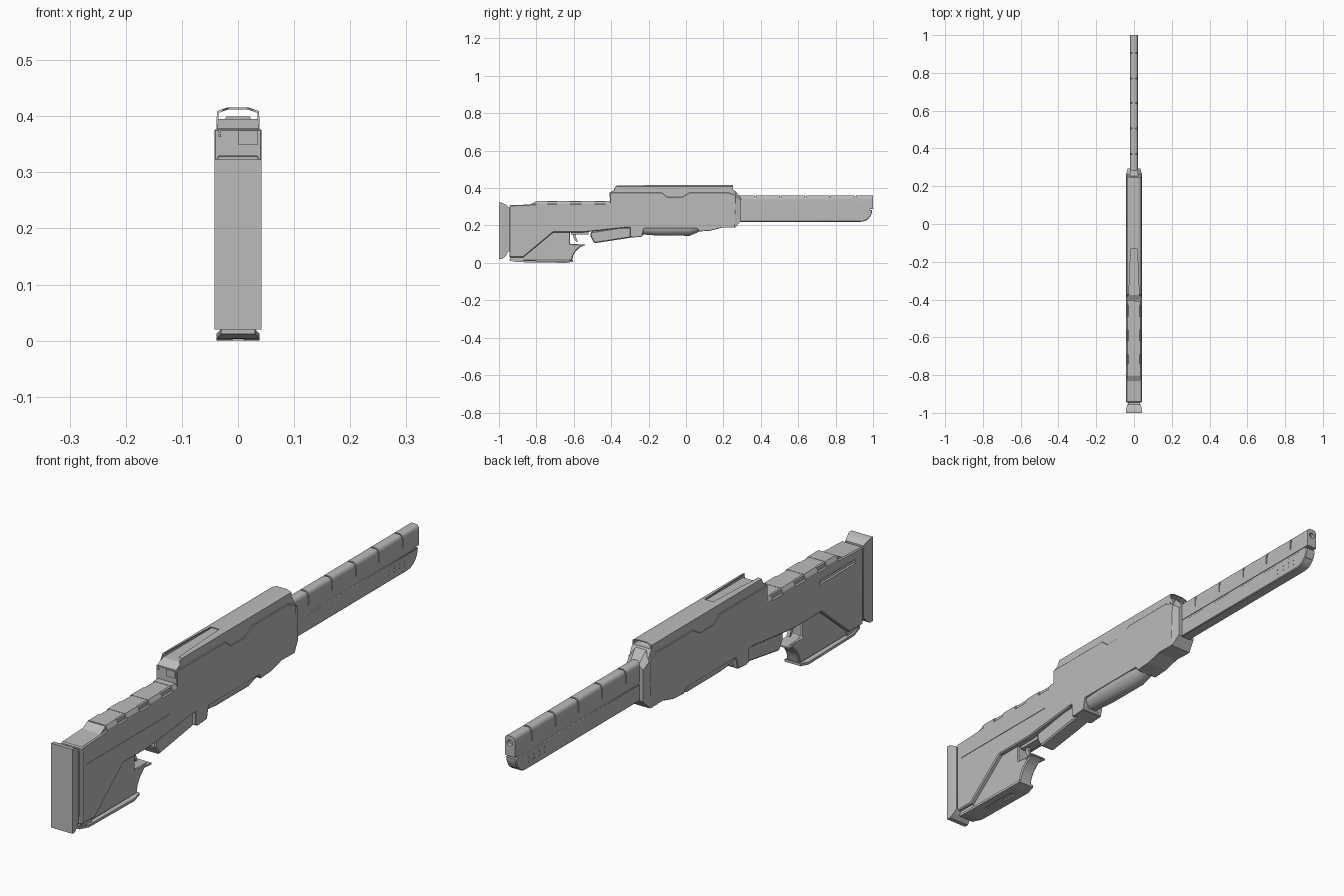
import bpy, bmesh, math
from mathutils import Vector

old = bpy.data.objects.get("Cube")
if old:
    bpy.data.objects.remove(old, do_unlink=True)

grey = bpy.data.materials.new("plain_grey")
grey.use_nodes = True
grey.diffuse_color = (0.5, 0.5, 0.5, 1)
grey.node_tree.nodes["Principled BSDF"].inputs["Base Color"].default_value = (0.5, 0.5, 0.5, 1)


def finish(name, bm, bevel=0, smooth=False):
    bmesh.ops.recalc_face_normals(bm, faces=bm.faces)
    mesh = bpy.data.meshes.new(name)
    bm.to_mesh(mesh)
    bm.free()
    ob = bpy.data.objects.new(name, mesh)
    bpy.context.collection.objects.link(ob)
    mesh.materials.append(grey)
    if bevel:
        mod = ob.modifiers.new("edge_bevel", "BEVEL")
        mod.width, mod.segments, mod.limit_method = bevel, 1, "ANGLE"
        mod.angle_limit = math.radians(50)
    if smooth:
        bpy.ops.object.select_all(action="DESELECT")
        ob.select_set(True)
        bpy.context.view_layer.objects.active = ob
        bpy.ops.object.shade_smooth_by_angle(angle=math.radians(35))
    return ob


def loft(name, rings, bevel=0, smooth=False):
    """Skin equal-length closed rings and cap both ends."""
    bm = bmesh.new()
    loops = [[bm.verts.new(p) for p in ring] for ring in rings]
    for a, b in zip(loops, loops[1:]):
        for i in range(len(a)):
            j = (i + 1) % len(a)
            bm.faces.new((a[i], a[j], b[j], b[i]))
    bm.faces.new(loops[0])
    bm.faces.new(loops[-1])
    return finish(name, bm, bevel, smooth)


def side_prism(name, profile, half, bevel=0, smooth=False, centre=0):
    """Extrude a (y, z) side profile across x."""
    return loft(name, [[(centre + s * half, y, z) for y, z in profile] for s in (-1, 1)], bevel, smooth)


def mirrored(half_section):
    return half_section + [(-x, z) for x, z in reversed(half_section)]


def long_prism(name, half_section, y0, y1, smooth=False):
    """Extrude a mirrored (x, z) cross-section along y."""
    sec = mirrored(half_section)
    return loft(name, [[(x, y, z) for x, z in sec] for y in (y0, y1)], 0, smooth)


def box(name, x, y, z, bevel=0):
    return side_prism(name, [(y[0], z[0]), (y[1], z[0]), (y[1], z[1]), (y[0], z[1])],
                      (x[1] - x[0]) / 2, bevel, centre=(x[0] + x[1]) / 2)


def cut(target, cutter):
    mod = target.modifiers.new("cut", "BOOLEAN")
    mod.object, mod.operation, mod.solver = cutter, "DIFFERENCE", "EXACT"
    bpy.context.view_layer.objects.active = target
    for m in list(target.modifiers):
        bpy.ops.object.modifier_apply(modifier=m.name)
    bpy.data.objects.remove(cutter, do_unlink=True)


def arc(cy, cz, ry, rz, a0, a1, n):
    return [(cy + ry * math.cos(math.radians(a0 + (a1 - a0) * i / n)),
             cz + rz * math.sin(math.radians(a0 + (a1 - a0) * i / n))) for i in range(n + 1)]


# Butt pad: tapering block with a waisted front
def rect_ring(y, w, z0, z1):
    return [(-w, y, z0), (w, y, z0), (w, y, z1), (-w, y, z1)]


loft("butt_pad", [rect_ring(-1, .042, .02, .323), rect_ring(-.985, .042, .02, .323),
                  rect_ring(-.965, .038, .035, .312), rect_ring(-.955, .036, .05, .306)], smooth=True)
box("butt_neck", (-.032, .032), (-.96, -.935), (.06, .295))

# Stock shell
stock = side_prism("stock", [(-.945, .03), (-.87, .03), (-.71, .163), (-.55, .163), (-.3, .19),
                             (-.3, .315), (-.8, .315), (-.84, .312), (-.945, .308)], .042, .004)
cut(stock, box("slot_cutter", (-.05, -.034), (-.9, -.7), (.265, .28)))
cut(stock, box("seam_cutter", (.04, .05), (-.92, -.45), (.238, .242)))

# Top rail: narrow core with wide plates, leaving side notches
core = [(.034, .3), (.034, .327), (.03, .33)]
long_prism("top_rail_core", core, -.8, -.4)
plate = [(.042, .305), (.042, .318), (.034, .331)]
for i, (y0, y1) in enumerate([(-.43, -.4), (-.56, -.49), (-.69, -.62), (-.8, -.74)]):
    long_prism(f"top_rail_plate_{i + 1}", plate, y0, y1)
side_prism("rail_ramp", [(-.845, .305), (-.805, .328), (-.8, .328), (-.8, .305)], .036)

# Thumb grip inside the stock, with a flared foot and hooked front
grip = [(-.88, .012), (-.61, .012), (-.603, .04), (-.59, .062), (-.568, .083), (-.535, .097),
        (-.58, .1), (-.62, .102), (-.62, .17), (-.71, .17), (-.88, .04)]
side_prism("thumb_grip", grip, .026, .004, smooth=True)
loft("grip_hook", [[(-w, y, z), (w, y, z), (w, y, z + .006), (-w, y, z + .006)]
                   for y, z, w in [(-.62, .094, .02), (-.57, .09, .028), (-.54, .092, .034)]])
foot = loft("foot_plate", [[(-w, y, z), (w, y, z), (w, y, z + .009), (-w, y, z + .009)]
                           for y, z, w in [(-.945, .012, .03), (-.9, .004, .038), (-.64, 0, .038),
                                           (-.605, .006, .032)]])
cut(foot, box("foot_slot_cutter", (-.01, .01), (-.82, -.68), (-.02, .006)))
box("stock_heel", (-.03, .03), (-.94, -.87), (.012, .05))

# Trigger
side_prism("trigger", [(-.605, .17), (-.585, .17), (-.59, .14), (-.578, .115), (-.586, .112),
                       (-.602, .135)], .006)
box("trigger_mount", (-.018, .018), (-.615, -.52), (.152, .168))

# Receiver body with a chamfered nose
body = [(-.405, .19), (-.3, .19), (-.3, .142), (-.285, .136), (-.235, .14), (-.225, .185), (.06, .185),
        (.07, .168), (.13, .172), (.19, .188), (.262, .188), (.268, .36), (.225, .377),
        (.02, .377), (-.02, .352), (-.1, .352), (-.13, .377), (-.405, .377)]
side_prism("receiver", body, .042, .002)
loft("receiver_nose", [[(-w, y, z0), (w, y, z0), (w, y, z1), (w * .5, y, z2), (-w * .5, y, z2), (-w, y, z1)]
                       for y, w, z0, z1, z2 in [(.22, .0415, .188, .36, .4), (.262, .0415, .188, .36, .386),
                                                (.293, .034, .222, .335, .35)]])

# Inner deck under the hollow cover, sloped at the rear
side_prism("deck", [(-.404, .34), (-.404, .378), (-.375, .395), (.25, .395), (.265, .37), (.265, .34)], .0375)

# Hollow top cover: a thin arched shell with a tapered window
outer = [(.04, .345), (.0375, .409), (.02, .4155)]
inner = [(.018, .412), (.0345, .406), (.0375, .345)]
loop = outer + [(-x, z) for x, z in reversed(outer)]
loop += [(-x, z) for x, z in reversed(inner)] + inner[::-1][::-1]


def cover_rear(z):
    return -.404 + max(0, z - .382) * 1.05


section = outer + [(-x, z) for x, z in reversed(outer)] + [(-x, z) for x, z in reversed(inner)] + inner
cover = loft("top_cover", [[(x, cover_rear(z), z) for x, z in section], [(x, .25, z) for x, z in section]])
window = loft("window_cutter", [[(x, y, z) for x, y in [(-.029, -.42), (.029, -.42), (.017, -.13), (-.017, -.13)]]
                                for z in (.3955, .45)])
cut(cover, window)

# Rear screen and indicator dots on the receiver
box("rear_screen", (0, .036), (-.409, -.4), (.35, .375))
for i, z in enumerate((.363, .371)):
    box(f"rear_dot_{i + 1}", (-.035, -.03), (-.408, -.4), (z, z + .005))

# Lower guard behind the receiver
side_prism("lower_guard", [(-.51, .165), (-.51, .14), (-.49, .105), (-.23, .145), (-.23, .19), (-.35, .19)],
           .03, .005)

# Rounded forend bulge under the receiver
def bulge(y, w, depth):
    return [(w * math.cos(math.radians(a)), y, .188 + depth * math.sin(math.radians(a)))
            for a in range(0, -181, -15)]


loft("forend", [bulge(-.23, .036, -0 + .036), bulge(-.15, .04, .042), bulge(.02, .04, .043),
                bulge(.06, .036, .026), bulge(.075, .03, .014)], smooth=True)

# Barrel: lower shroud with a rounded toe, slotted upper shroud
toe = arc(.935, .282, .06, .062, -90, 0, 8)
shroud = side_prism("barrel_lower", [(.27, .282), (.27, .22)] + toe, .02, .003, smooth=True)
upper_section = [(.02, .288), (.02, .343)] + arc(.008, .343, .012, .017, 15, 90, 5)
upper = long_prism("barrel_upper", upper_section, .27, 1, smooth=True)
long_prism("barrel_core", [(.0175, .245), (.0175, .34), (.008, .354)], .26, .985)

for y in (.37, .505, .64, .77, .905):
    cut(upper, box("slot_cutter", (-.03, .03), (y - .003, y + .003), (.312, .38)))

# Muzzle bore
bm = bmesh.new()
bmesh.ops.create_cone(bm, cap_ends=True, segments=16, radius1=.011, radius2=.011, depth=.05)
for v in bm.verts:
    v.co = Vector((v.co.x, 1 + v.co.z, .335 + v.co.y))
cut(upper, finish("bore_cutter", bm))

# Small vent studs near the muzzle on both sides
for side in (-1, 1):
    for row in range(2):
        for col in range(4):
            y, z = .83 + col * .03, .245 + row * .016
            side_prism("vent_stud", arc(y, z, .004, .004, 0, 300, 5), .001, centre=side * .02)
